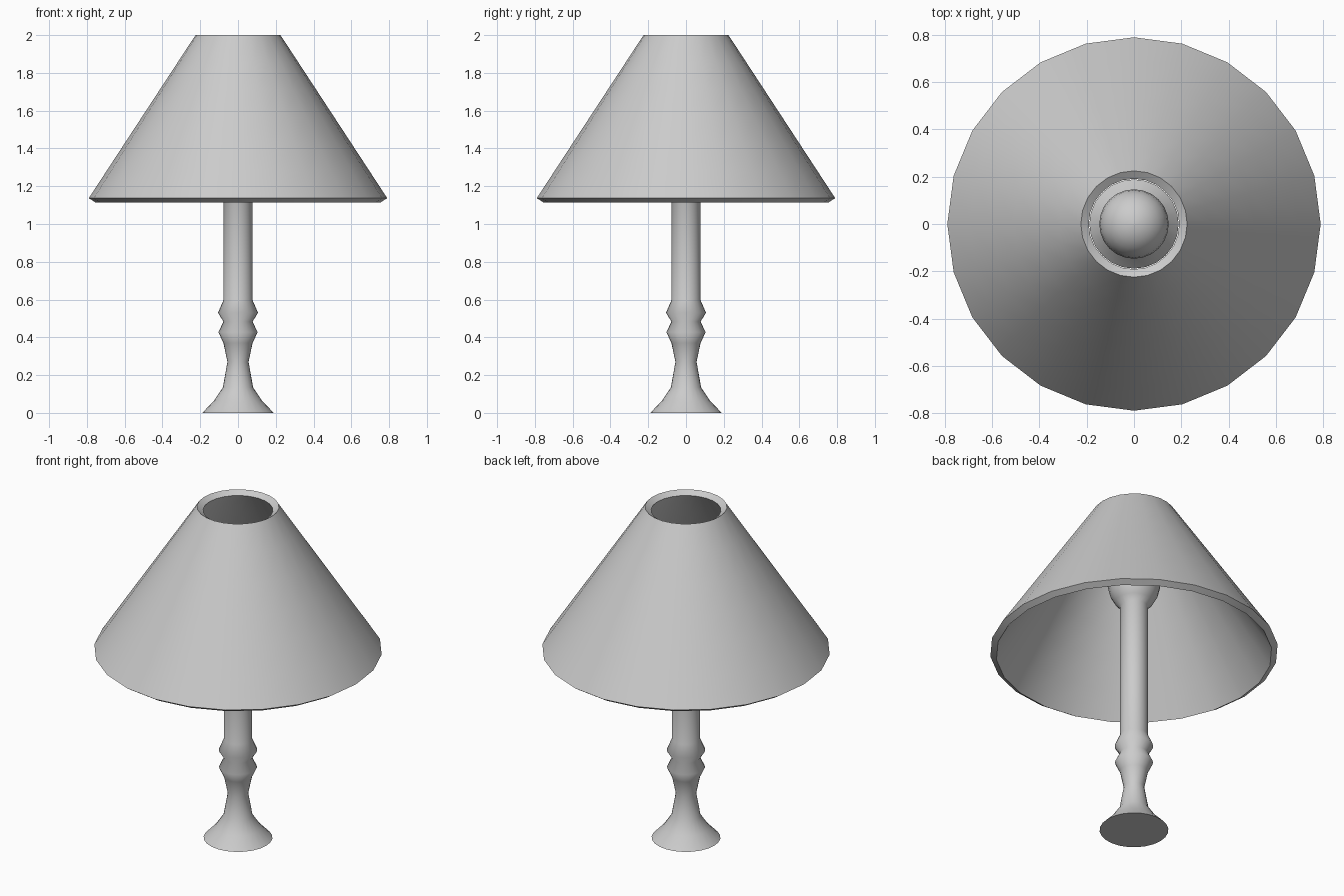
import bpy, bmesh, math

if "Cube" in bpy.data.objects:
    bpy.data.objects.remove(bpy.data.objects["Cube"])

SIDES = 24


def lathe(name, profile, closed=False, angle=75):
    """Spin a list of (radius, z) points around the z axis."""
    bm = bmesh.new()
    rings = []
    for r, z in profile:
        rings.append([bm.verts.new((r * math.cos(2 * math.pi * i / SIDES),
                                    r * math.sin(2 * math.pi * i / SIDES), z))
                      for i in range(SIDES)])
    pairs = list(zip(rings, rings[1:]))
    if closed:
        pairs.append((rings[-1], rings[0]))
    else:
        bm.faces.new(rings[0][::-1])
        bm.faces.new(rings[-1])
    for low, high in pairs:
        for i in range(SIDES):
            j = (i + 1) % SIDES
            bm.faces.new((low[i], low[j], high[j], high[i]))
    bmesh.ops.recalc_face_normals(bm, faces=bm.faces)
    mesh = bpy.data.meshes.new(name)
    bm.to_mesh(mesh)
    bm.free()
    obj = bpy.data.objects.new(name, mesh)
    bpy.context.collection.objects.link(obj)
    bpy.ops.object.select_all(action='DESELECT')
    obj.select_set(True)
    bpy.context.view_layer.objects.active = obj
    bpy.ops.object.shade_smooth_by_angle(angle=math.radians(angle))
    return obj


# Turned stand: flared foot, waist, two beads, straight stem
foot = [(0.189, 0), (0.127, 0.065), (0.08, 0.135), (0.056, 0.27), (0.077, 0.37),
        (0.104, 0.427), (0.077, 0.483), (0.106, 0.53), (0.077, 0.597)]
# Round bulb growing out of the stem top
bulb = [(0.077, 1.41), (0.105, 1.44), (0.13, 1.485), (0.144, 1.54)]
bulb += [(0.147 * math.cos(a), 1.58 + 0.147 * math.sin(a))
         for a in (math.radians(d) for d in (0, 15, 30, 45, 60, 75, 88))]
lathe("stand_and_bulb", foot + bulb)

# Conical shade, open at both ends, wall thickness perpendicular to the slope
BOTTOM, TOP, WALL, ROWS = (0.79, 1.137), (0.225, 2.0), 0.04, 6
slope = math.atan2(TOP[1] - BOTTOM[1], BOTTOM[0] - TOP[0])
dr, dz = WALL * math.sin(slope), WALL * math.cos(slope)
outer = [(BOTTOM[0] + (TOP[0] - BOTTOM[0]) * i / ROWS,
          BOTTOM[1] + (TOP[1] - BOTTOM[1]) * i / ROWS) for i in range(ROWS + 1)]
inner = [(r - dr, z - dz) for r, z in reversed(outer)]
lathe("shade", outer + inner, closed=True)
